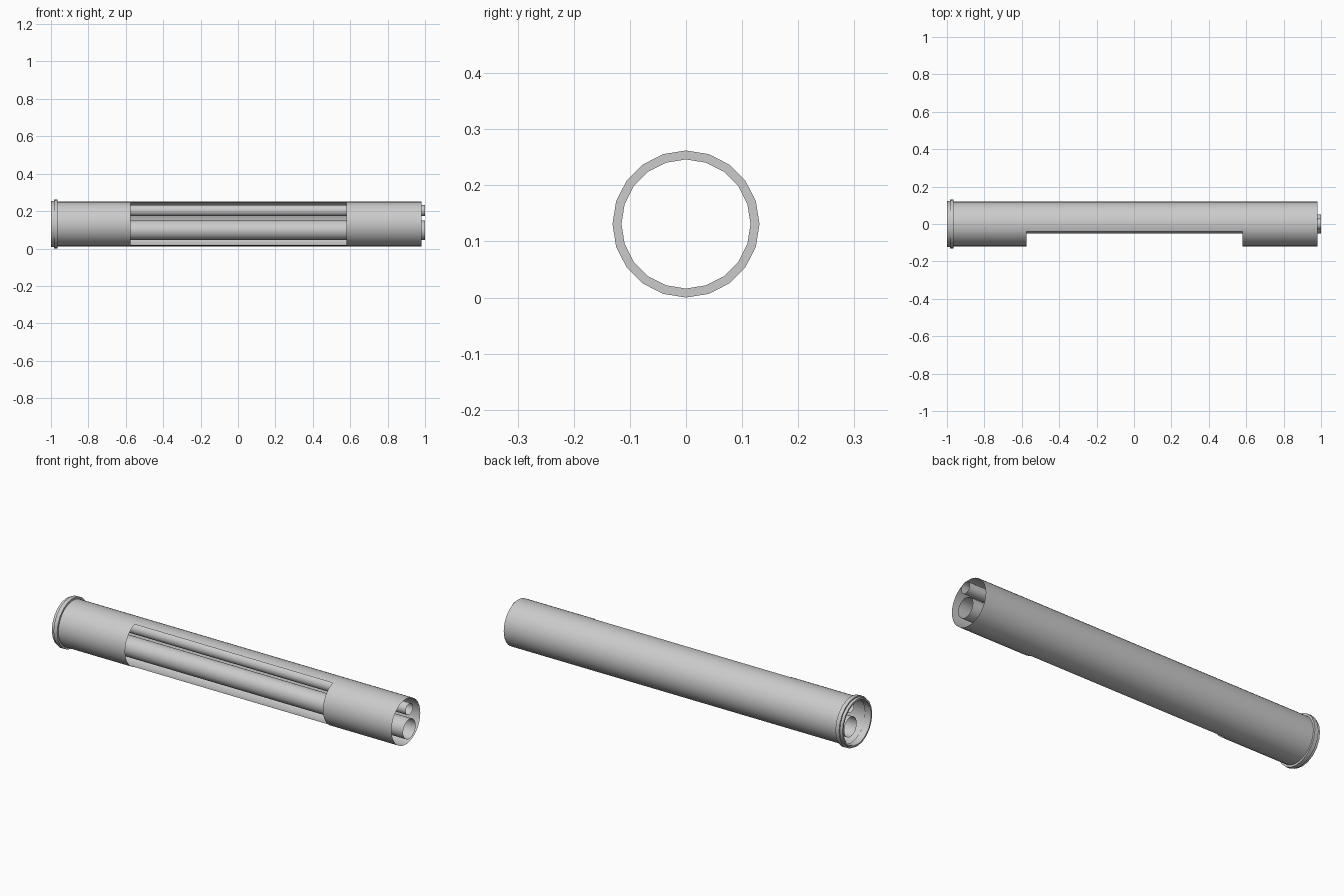
import bpy, bmesh, math

cube = bpy.data.objects.get("Cube")
if cube:
    bpy.data.objects.remove(cube)

AXIS_Z = 0.131

grey = bpy.data.materials.new("light_grey")
grey.use_nodes = True
colour = (0.6, 0.6, 0.6, 1)
grey.diffuse_color = colour
grey.node_tree.nodes["Principled BSDF"].inputs["Base Color"].default_value = colour


def lathe(name, profile, z, sides, closed=False, window=None):
    """Spin (x, radius) points around a line parallel to x; optionally cut a window."""
    bm = bmesh.new()
    rings = []
    for x, r in profile:
        angles = [2 * math.pi * i / sides for i in range(sides)]
        rings.append([bm.verts.new((x, r * math.sin(a), z + r * math.cos(a))) for a in angles])
    pairs = list(zip(rings, rings[1:]))
    if closed:
        pairs.append((rings[-1], rings[0]))
    for a, b in pairs:
        for i in range(sides):
            j = (i + 1) % sides
            bm.faces.new((a[i], a[j], b[j], b[i]))
    bmesh.ops.recalc_face_normals(bm, faces=bm.faces)
    if window:
        x0, x1, y = window
        cuts = [((x0, 0, 0), (1, 0, 0)), ((x1, 0, 0), (1, 0, 0)), ((0, y, 0), (0, 1, 0))]
        for co, no in cuts:
            geom = bm.verts[:] + bm.edges[:] + bm.faces[:]
            bmesh.ops.bisect_plane(bm, geom=geom, plane_co=co, plane_no=no)
        gone = []
        for f in bm.faces:
            c = f.calc_center_median()
            if x0 < c.x < x1 and c.y < y:
                gone.append(f)
        bmesh.ops.delete(bm, geom=gone, context='FACES')
    mesh = bpy.data.meshes.new(name)
    bm.to_mesh(mesh)
    bm.free()
    mesh.materials.append(grey)
    obj = bpy.data.objects.new(name, mesh)
    bpy.context.collection.objects.link(obj)
    bpy.ops.object.select_all(action='DESELECT')
    obj.select_set(True)
    bpy.context.view_layer.objects.active = obj
    bpy.ops.object.shade_smooth_by_angle(angle=math.radians(35))
    return obj


# Thin outer sleeve with a long opening in the front
lathe("outer_sleeve", [(-0.985, 0.12), (0.98, 0.12)], AXIS_Z, 32, window=(-0.575, 0.58, -0.04))

# Stepped collar: narrow lip, then a wider ridge
collar = [(-1, 0.115), (-1, 0.124), (-0.985, 0.124), (-0.985, 0.131),
          (-0.964, 0.131), (-0.964, 0.115)]
lathe("end_collar", collar, AXIS_Z, 20, closed=True)

# Two open pipes running through the sleeve
for name, radius, z in (("large_pipe", 0.052, 0.098), ("small_pipe", 0.03, 0.203)):
    lathe(name, [(-0.96, radius), (1, radius)], z, 32)
